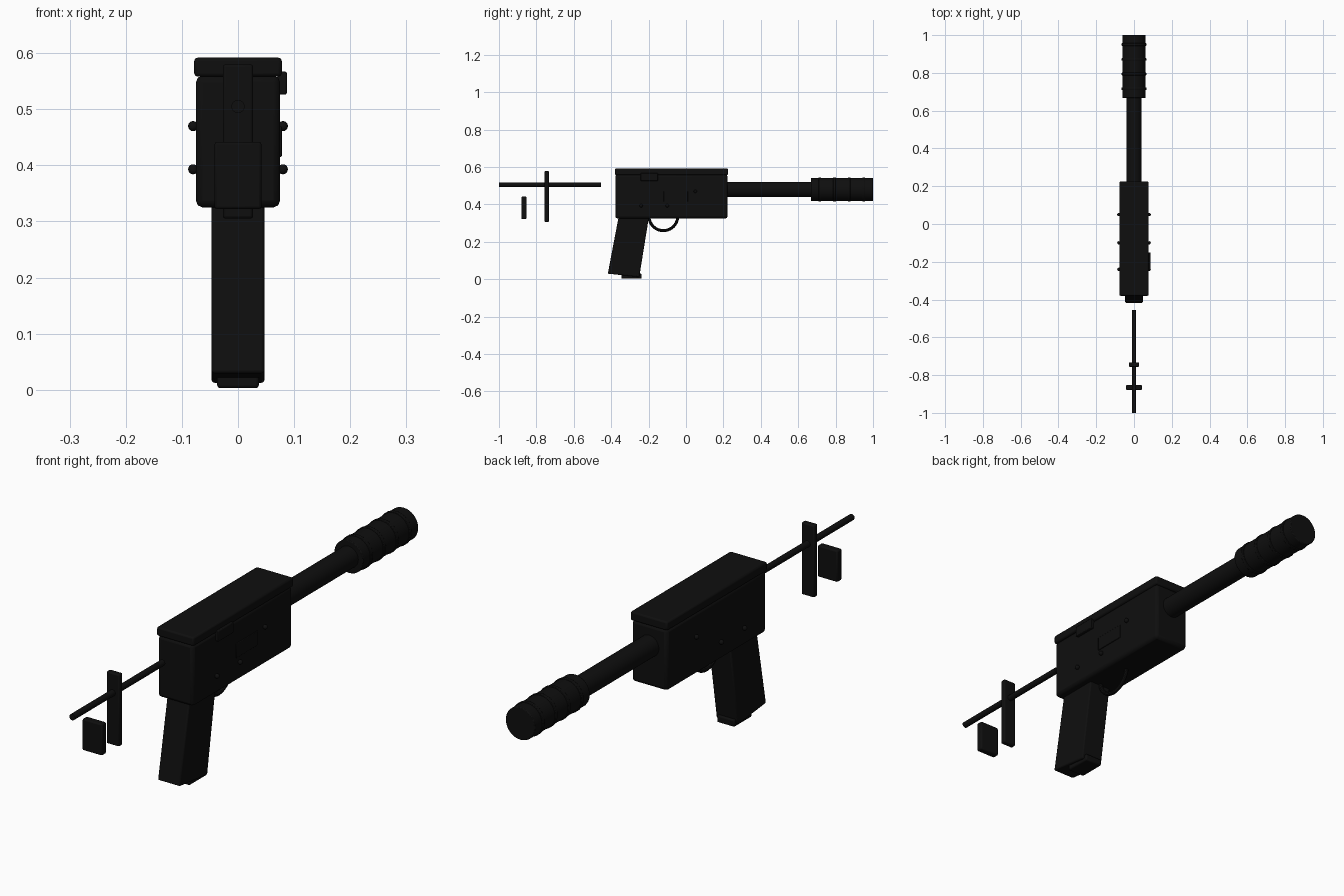
import bpy, bmesh, math
from mathutils import Vector

if "Cube" in bpy.data.objects:
    bpy.data.objects.remove(bpy.data.objects["Cube"])

black = bpy.data.materials.new("matte black")
black.diffuse_color = (0.0045, 0.0045, 0.0045, 1)
black.use_nodes = True
black.node_tree.nodes["Principled BSDF"].inputs["Base Color"].default_value = black.diffuse_color


def finish(ob, name, bevel=0.0, segs=2):
    ob.name = name
    ob.data.materials.append(black)
    bpy.ops.object.select_all(action='DESELECT')
    ob.select_set(True)
    bpy.context.view_layer.objects.active = ob
    if bevel:
        m = ob.modifiers.new("bevel", 'BEVEL')
        m.width, m.segments, m.limit_method = bevel, segs, 'ANGLE'
    bpy.ops.object.shade_smooth_by_angle(angle=math.radians(35))
    return ob


def box(name, x, y, z, bevel=0.0):
    """Box from (min, max) ranges on each axis."""
    bpy.ops.mesh.primitive_cube_add(size=1)
    ob = bpy.context.object
    for v in ob.data.vertices:
        v.co = Vector([(r[0] + r[1]) / 2 + c * (r[1] - r[0]) for r, c in zip((x, y, z), v.co)])
    return finish(ob, name, bevel)


def rod(name, y0, y1, z, r, bevel=0.0, sides=32):
    bpy.ops.mesh.primitive_cylinder_add(vertices=sides, radius=r, depth=y1 - y0,
                                        location=(0, (y0 + y1) / 2, z),
                                        rotation=(math.pi / 2, 0, 0))
    return finish(bpy.context.object, name, bevel)


def side_prism(name, half_x, profile, bevel):
    """Extrude a (y, z) profile across x."""
    bm = bmesh.new()
    face = bm.faces.new([bm.verts.new((-half_x, y, z)) for y, z in profile])
    ext = bmesh.ops.extrude_face_region(bm, geom=[face])
    bmesh.ops.translate(bm, vec=(2 * half_x, 0, 0),
                        verts=[g for g in ext['geom'] if isinstance(g, bmesh.types.BMVert)])
    bmesh.ops.recalc_face_normals(bm, faces=bm.faces)
    me = bpy.data.meshes.new(name)
    bm.to_mesh(me)
    bm.free()
    ob = bpy.data.objects.new(name, me)
    bpy.context.collection.objects.link(ob)
    return finish(ob, name, bevel)


# Body and top cover
box("receiver", (-0.075, 0.075), (-0.378, 0.222), (0.325, 0.56), 0.012)
box("top_cover", (-0.078, 0.078), (-0.38, 0.225), (0.558, 0.592), 0.006)

# Side fittings
box("side_handle", (0.07, 0.087), (-0.242, -0.15), (0.526, 0.567), 0.003)
box("side_port", (0.07, 0.078), (-0.12, 0.01), (0.415, 0.47), 0.002)
for side in (-1, 1):
    for y, z in ((-0.24, 0.393), (-0.10, 0.393), (0.05, 0.47)):
        bpy.ops.mesh.primitive_uv_sphere_add(segments=16, ring_count=8, radius=0.009,
                                             location=(side * 0.08, y, z))
        finish(bpy.context.object, "side_pin")

# Barrel with ringed end sleeve
rod("barrel", 0.20, 0.68, 0.48, 0.041)
rod("end_sleeve", 0.667, 1.0, 0.48, 0.062, 0.003)
for i in range(4):
    rod("sleeve_ring", 0.709 + i * 0.078, 0.723 + i * 0.078, 0.48, 0.065, 0.002)

# Grip and base plate
side_prism("grip", 0.047, [(-0.36, 0.335), (-0.198, 0.335), (-0.25, 0.012), (-0.418, 0.03)], 0.005)
box("grip_base", (-0.037, 0.037), (-0.345, -0.238), (0.003, 0.03), 0.005)

# Trigger guard and trigger
bpy.ops.mesh.primitive_torus_add(major_segments=40, minor_segments=10, major_radius=0.077,
                                 minor_radius=0.008, location=(0, -0.121, 0.337),
                                 rotation=(0, math.pi / 2, 0))
finish(bpy.context.object, "trigger_guard")

# Detached stock: rod, cross plate and pad
rod("stock_rod", -1.0, -0.455, 0.505, 0.0118, 0, 20)
box("stock_plate", (-0.027, 0.027), (-0.756, -0.733), (0.305, 0.58), 0.005)
box("stock_pad", (-0.042, 0.042), (-0.88, -0.853), (0.322, 0.442), 0.005)
